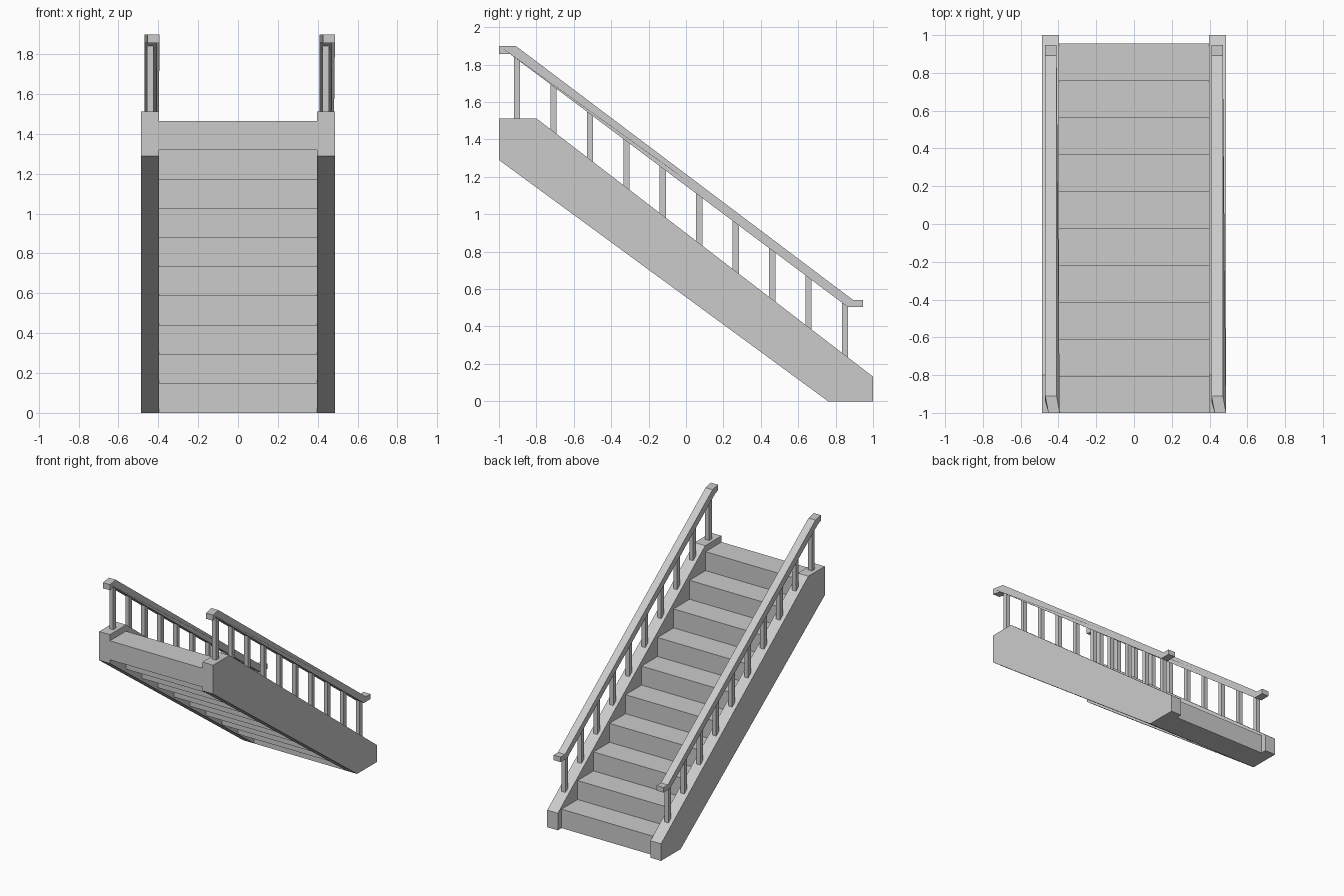
import bpy

if "Cube" in bpy.data.objects:
    bpy.data.objects.remove(bpy.data.objects["Cube"])

STEPS, RUN, RISE, Y0 = 10, 0.1955, 0.1465, 0.955


def prism(name, profile, x0, x1, shift=None):
    """Extrude a (y, z) profile from x0 to x1; shift gives an x offset per y."""
    shift = shift or (lambda y: 0.0)
    n = len(profile)
    verts = [(x + shift(y), y, z) for x in (x0, x1) for y, z in profile]
    faces = [tuple(range(n)), tuple(range(2 * n - 1, n - 1, -1))]
    faces += [(i, i + n, (i + 1) % n + n, (i + 1) % n) for i in range(n)]
    mesh = bpy.data.meshes.new(name)
    mesh.from_pydata(verts, [], faces)
    # consistent outward normals
    import bmesh
    bm = bmesh.new()
    bm.from_mesh(mesh)
    bmesh.ops.recalc_face_normals(bm, faces=bm.faces)
    bm.to_mesh(mesh)
    bm.free()
    obj = bpy.data.objects.new(name, mesh)
    bpy.context.collection.objects.link(obj)
    return obj


def stringer_top(y):
    return min(1.513, 1.513 - (y + 0.80) * 1.381 / 1.80)


def rail_bottom(y):
    return 1.856 - (y + 0.94) * 1.353 / 1.806


# solid steps, climbing towards the front
for i in range(STEPS):
    front, back = Y0 - RUN * i, Y0 - RUN * (i + 1)
    low, high = RISE * i, RISE * (i + 1)
    prism(f"step_{i + 1}", [(front, low), (front, high), (back, high), (back, low)],
          -0.397, 0.397)

STRINGER = [(-1, 1.29), (-1, 1.513), (-0.80, 1.513), (1, 0.132), (1, 0), (0.76, 0)]
RAIL = [(-1, 1.90), (-0.91, 1.90), (0.893, 0.542), (0.947, 0.542),
        (0.947, 0.503), (0.866, 0.503), (-0.94, 1.856), (-1, 1.856)]

for side, s in (("left", -1), ("right", 1)):
    # side stringer
    prism(f"{side}_stringer", STRINGER, s * 0.396, s * 0.487)

    # handrail, its upper end kinked slightly sideways
    cx = s * 0.44
    prism(f"{side}_handrail", RAIL, cx - 0.03, cx + 0.03,
          lambda y: 0.017 if y < -0.99 else 0.0)

    # balusters with ends cut to the slopes
    for i in range(10):
        a = -0.92 + 0.1949 * i
        b = a + 0.033
        prism(f"{side}_baluster_{i + 1}",
              [(a, stringer_top(a) - 0.005), (b, stringer_top(b) - 0.005),
               (b, rail_bottom(b) + 0.005), (a, rail_bottom(a) + 0.005)],
              cx - 0.0165, cx + 0.0165)
